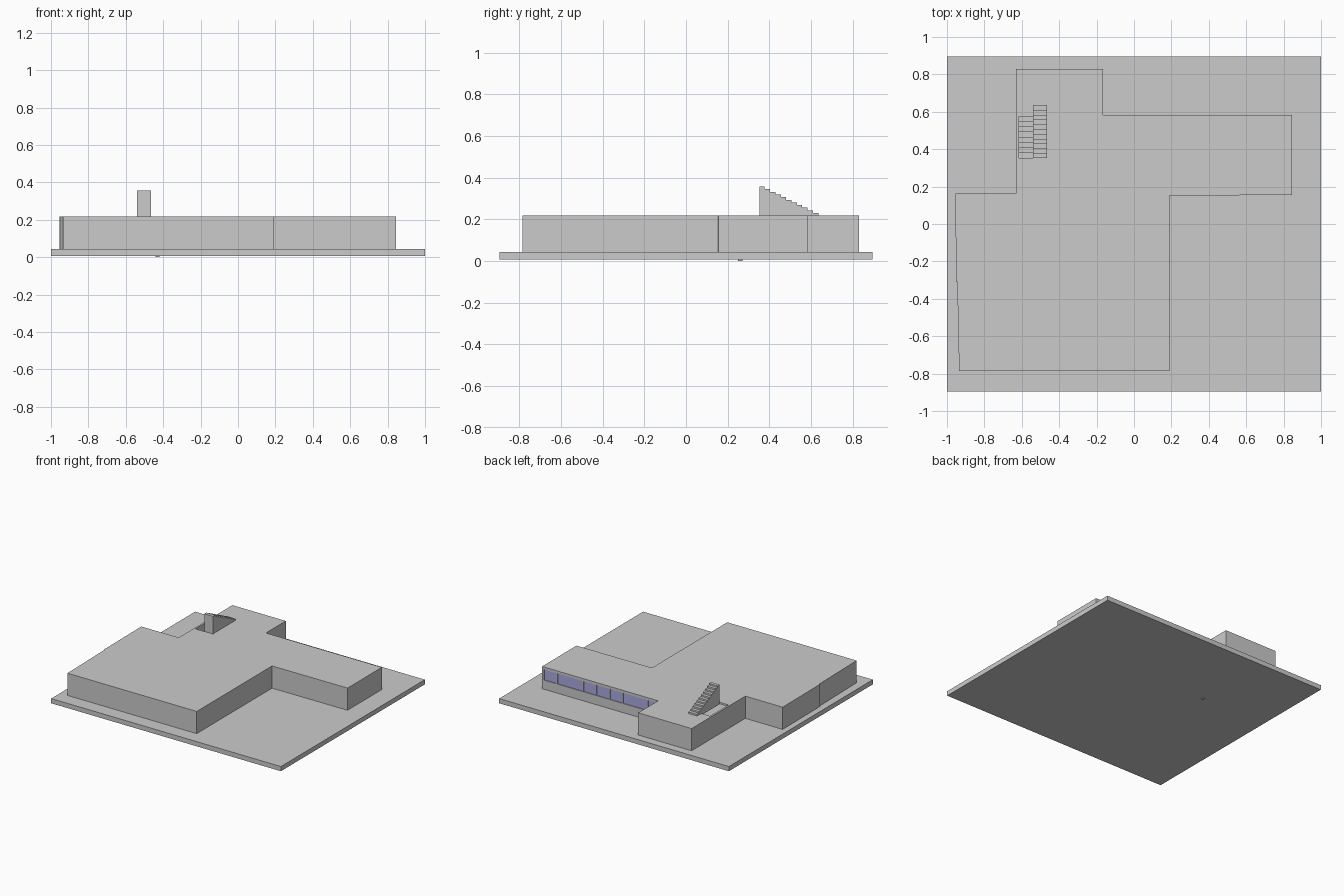
import bpy
from mathutils import Vector

if "Cube" in bpy.data.objects:
    bpy.data.objects.remove(bpy.data.objects["Cube"])

FLOOR, ROOF, WALL = 0.043, 0.218, 0.012


def mesh_object(name, verts, faces):
    mesh = bpy.data.meshes.new(name)
    mesh.from_pydata(verts, [], faces)
    mesh.validate()
    obj = bpy.data.objects.new(name, mesh)
    bpy.context.collection.objects.link(obj)
    return obj


def prism(name, outline, low, high, axis="z"):
    """Extrude a counter-clockwise outline along z, or a (y, z) outline along x."""
    n = len(outline)
    place = (lambda a, b, h: (a, b, h)) if axis == "z" else (lambda a, b, h: (h, a, b))
    verts = [place(a, b, h) for h in (low, high) for a, b in outline]
    faces = [tuple(reversed(range(n))), tuple(range(n, 2 * n))]
    faces += [(i, (i + 1) % n, (i + 1) % n + n, i + n) for i in range(n)]
    return mesh_object(name, verts, faces)


def box(name, x0, x1, y0, y1, z0, z1):
    return prism(name, [(x0, y0), (x1, y0), (x1, y1), (x0, y1)], z0, z1)


def inset(outline, d):
    """Offset a counter-clockwise outline inwards."""
    result = []
    for i, p in enumerate(outline):
        p, a, b = Vector(p), Vector(outline[i - 1]), Vector(outline[(i + 1) % len(outline)])
        u, v = (p - a).normalized(), (b - p).normalized()
        n1, n2 = Vector((-u.y, u.x)), Vector((-v.y, v.x))
        result.append(tuple(p + (n1 + n2) * d / (1 + n1.dot(n2))))
    return result


def cut(target, cutter):
    cutter.hide_render = True
    cutter.hide_set(True)
    mod = target.modifiers.new(cutter.name, "BOOLEAN")
    mod.operation, mod.solver, mod.object = "DIFFERENCE", "EXACT", cutter
    bpy.context.view_layer.objects.active = target
    bpy.ops.object.modifier_apply(modifier=mod.name)
    bpy.data.objects.remove(cutter)


def stair(name, x0, x1, y_low, y_high, z0, z1, steps):
    """Solid flight rising from y_low to y_high."""
    run, rise = (y_high - y_low) / steps, (z1 - z0) / steps
    outline = [(y_low, z0)]
    for i in range(steps):
        z = z0 + (i + 1) * rise
        outline += [(y_low + i * run, z), (y_low + (i + 1) * run, z)]
    outline.append((y_high, z0))
    if y_high > y_low:
        outline.reverse()
    return prism(name, outline, x0, x1, "x")


# Ground slab and the small stub beneath it
box("ground_slab", -1, 1, -0.895, 0.895, 0.006, FLOOR)
box("slab_stub", -0.44, -0.42, 0.25, 0.27, 0, 0.01)

# Hollow single-storey house with flat roof
outline = [(-0.935, -0.785), (0.19, -0.785), (0.19, 0.152), (0.845, 0.155),
           (0.845, 0.583), (-0.165, 0.583), (-0.165, 0.83), (-0.63, 0.83),
           (-0.63, 0.162), (-0.955, 0.162), (-0.951, -0.31), (-0.945, -0.31)]
house = prism("house", outline, FLOOR, ROOF)
cut(house, prism("room_cutter", inset(outline[:-2], WALL), FLOOR - 0.02, ROOF - 0.014))

# Stairwell opening in the roof
cut(house, box("stairwell_cutter", -0.616, -0.54, 0.352, 0.602, ROOF - 0.05, ROOF + 0.05))

# Two flights of stairs
stair("lower_stairs", -0.616, -0.54, 0.352, 0.602, FLOOR, ROOF - 0.004, 9)
stair("upper_stairs", -0.54, -0.465, 0.635, 0.352, ROOF, 0.357, 11)

# Row of windows along the back wall
glass = bpy.data.materials.new("window_glass")
glass.diffuse_color = (0.4, 0.4, 0.75, 1)
glass.use_nodes = True
glass.node_tree.nodes["Principled BSDF"].inputs["Base Color"].default_value = glass.diffuse_color
edges = [0.833, 0.715, 0.487, 0.373, 0.258, 0.145, -0.075, -0.158]
for right, left in zip(edges, edges[1:]):
    x0, x1, z0, z1 = left + 0.004, right - 0.004, 0.115, 0.198
    cut(house, box("window_cutter", x0, x1, 0.55, 0.61, z0, z1))
    pane = box("window_pane", x0, x1, 0.574, 0.578, z0, z1)
    pane.data.materials.append(glass)
